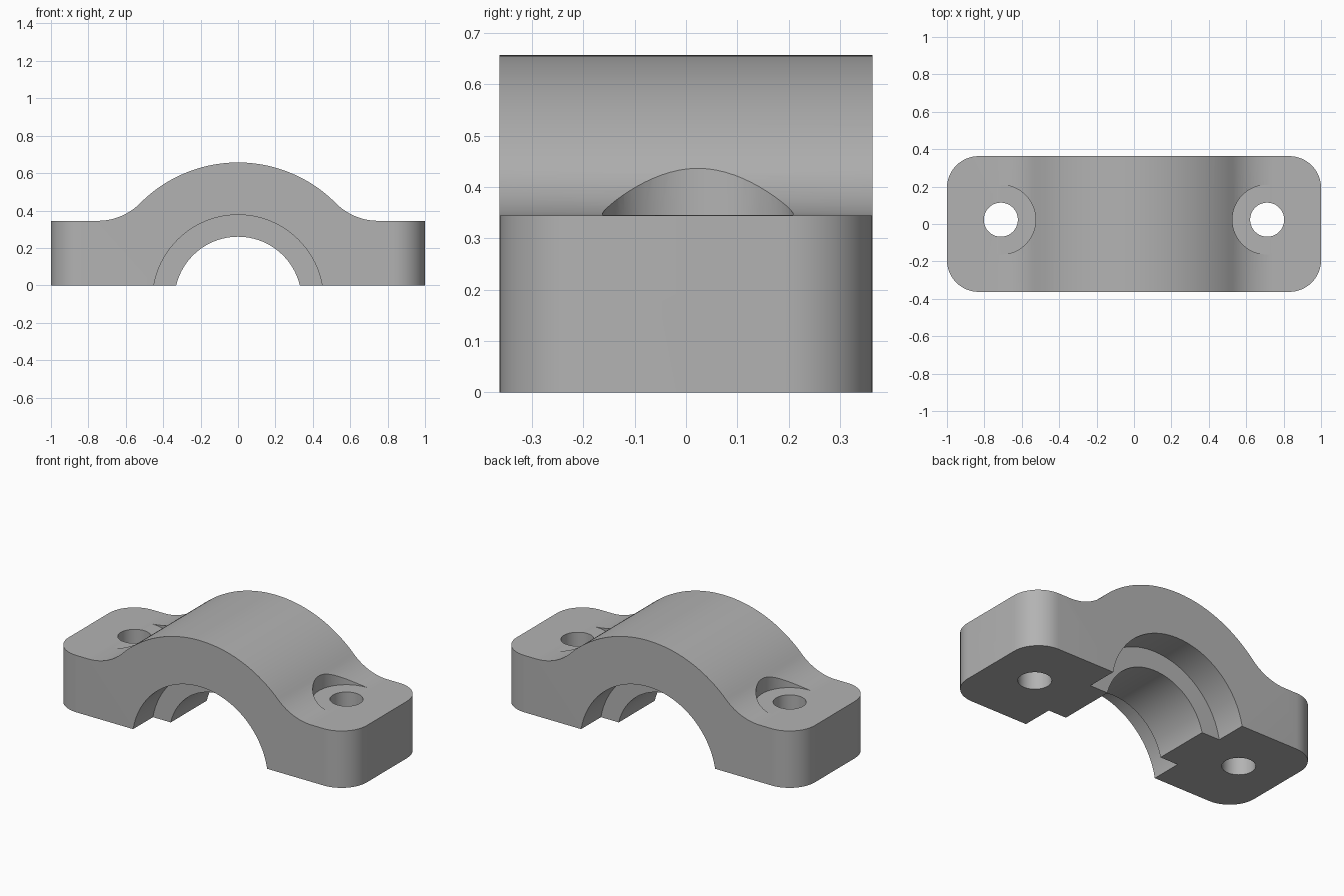
import bpy, bmesh
from math import sin, cos, pi, atan2, sqrt, radians

if "Cube" in bpy.data.objects:
    bpy.data.objects.remove(bpy.data.objects["Cube"])

HALF_DEPTH = 0.363
FLANGE_Z = 0.345
AXIS_Z = -0.08          # height of the bore axis
CROWN_R = 0.737
FILLET_X = 0.75         # where the fillet meets the flat flange
HOLE_X, HOLE_Y = 0.712, 0.023

# Fillet tangent to both the flange and the crown
rise = FLANGE_Z - AXIS_Z
fillet_r = (FILLET_X**2 + rise**2 - CROWN_R**2) / (2 * (CROWN_R - rise))
tangent = atan2(rise + fillet_r, FILLET_X)


def arc(cx, cz, r, a0, a1, n):
    return [(cx + r * cos(a0 + (a1 - a0) * i / n), cz + r * sin(a0 + (a1 - a0) * i / n))
            for i in range(n + 1)]


# Solid body: half outline mirrored, then extruded through the depth
half = [(1, 0), (1, FLANGE_Z)]
half += arc(FILLET_X, FLANGE_Z + fillet_r, fillet_r, -pi / 2, tangent - pi, 14)
half += arc(0, AXIS_Z, CROWN_R, tangent, pi / 2, 24)[1:]
outline = half + [(-x, z) for x, z in reversed(half[:-1])]

bm = bmesh.new()
face = bm.faces.new([bm.verts.new((x, -HALF_DEPTH, z)) for x, z in outline])
extruded = bmesh.ops.extrude_face_region(bm, geom=[face])["geom"]
bmesh.ops.translate(bm, vec=(0, 2 * HALF_DEPTH, 0),
                    verts=[v for v in extruded if isinstance(v, bmesh.types.BMVert)])
bmesh.ops.recalc_face_normals(bm, faces=bm.faces)
mesh = bpy.data.meshes.new("bearing_cap")
bm.to_mesh(mesh)
bm.free()
cap = bpy.data.objects.new("bearing_cap", mesh)
bpy.context.collection.objects.link(cap)


def cut(tool, operation="DIFFERENCE"):
    """Apply a boolean on the cap and remove the tool."""
    mod = cap.modifiers.new("cut", "BOOLEAN")
    mod.operation, mod.solver, mod.object = operation, "EXACT", tool
    bpy.context.view_layer.objects.active = cap
    bpy.ops.object.modifier_apply(modifier=mod.name)
    bpy.data.objects.remove(tool)


def cylinder(name, r, depth, location, rotation=(0, 0, 0), sides=64):
    bpy.ops.mesh.primitive_cylinder_add(vertices=sides, radius=r, depth=depth,
                                        location=location, rotation=rotation)
    tool = bpy.context.object
    tool.name = name
    tool.hide_render = True
    return tool


# Rounded plan corners
bm = bmesh.new()
bmesh.ops.create_cube(bm, size=2)
bmesh.ops.scale(bm, vec=(1, HALF_DEPTH, 1), verts=bm.verts)
uprights = [e for e in bm.edges if abs(e.verts[0].co.z - e.verts[1].co.z) > 1]
bmesh.ops.bevel(bm, geom=uprights, offset=0.17, segments=12, profile=0.5, affect="EDGES")
plan_mesh = bpy.data.meshes.new("plan_cutter")
bm.to_mesh(plan_mesh)
bm.free()
plan = bpy.data.objects.new("plan_cutter", plan_mesh)
bpy.context.collection.objects.link(plan)
plan.hide_render = True
cut(plan, "INTERSECT")

# Bore with a wider counterbore at each end, leaving a central rib
lying = (pi / 2, 0, 0)
cut(cylinder("bore", 0.34, 2, (0, 0, AXIS_Z), lying, 96))
for side in (-1, 1):
    cut(cylinder("counterbore", 0.457, 0.4, (0, side * (0.173 + 0.2), AXIS_Z), lying, 96))

# Bolt holes and the spot faces that bite into the fillets
for side in (-1, 1):
    cut(cylinder("bolt_hole", 0.091, 2, (side * HOLE_X, HOLE_Y, 0)))
    cut(cylinder("spot_face", 0.186, 0.6, (side * HOLE_X, HOLE_Y, FLANGE_Z + 0.301)))

# Single grey metal
grey = bpy.data.materials.new("cast_grey")
grey.use_nodes = True
colour = (0.45, 0.45, 0.45, 1)
grey.diffuse_color = colour
grey.node_tree.nodes["Principled BSDF"].inputs["Base Color"].default_value = colour
cap.data.materials.clear()
cap.data.materials.append(grey)
for poly in cap.data.polygons:
    poly.material_index = 0

bpy.ops.object.select_all(action="DESELECT")
cap.select_set(True)
bpy.context.view_layer.objects.active = cap
bpy.ops.object.shade_smooth_by_angle(angle=radians(25))
